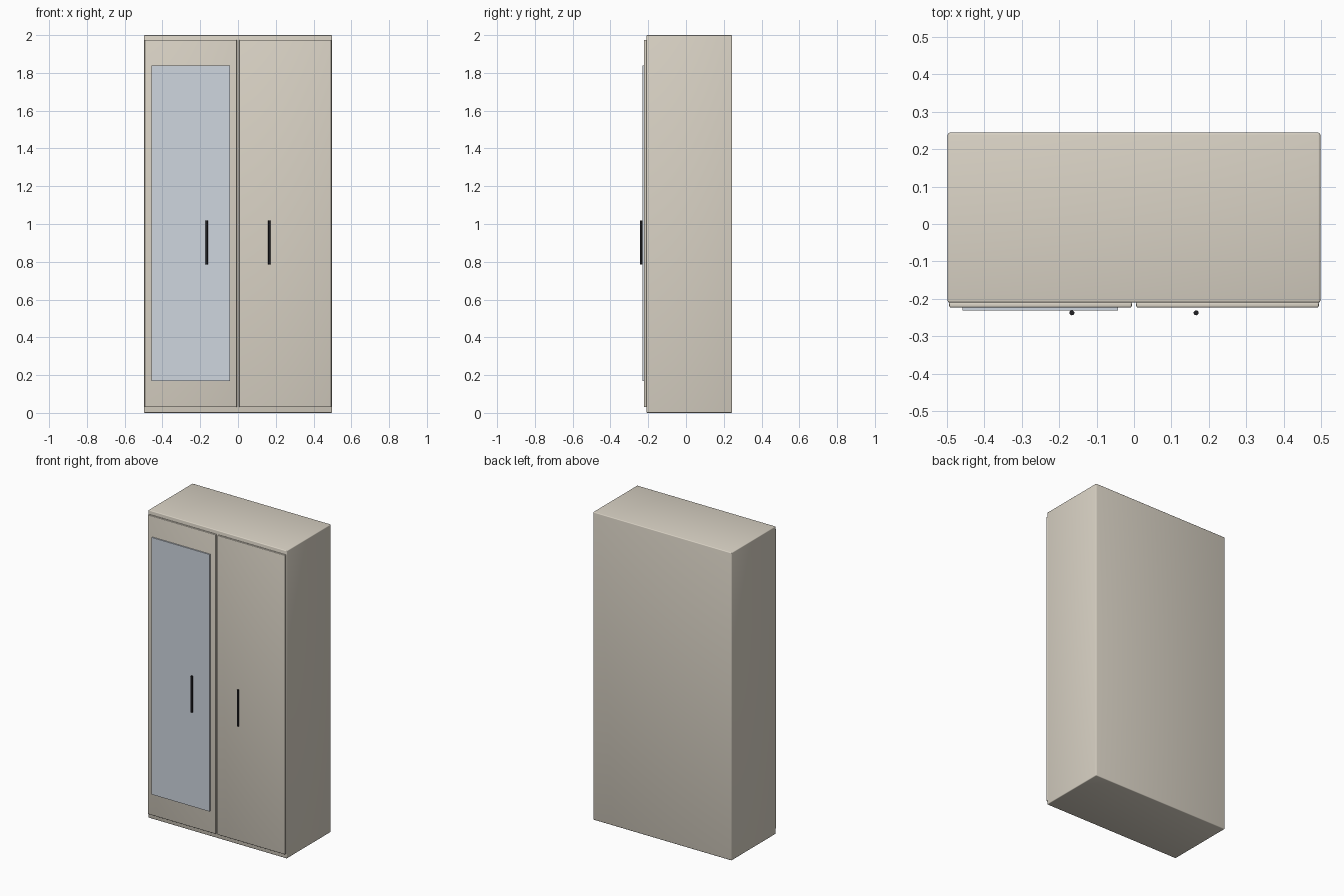
import bpy
import math

if "Cube" in bpy.data.objects:
    bpy.data.objects.remove(bpy.data.objects["Cube"])


def material(name, rgb):
    m = bpy.data.materials.new(name)
    m.diffuse_color = (*rgb, 1)
    m.use_nodes = True
    m.node_tree.nodes["Principled BSDF"].inputs["Base Color"].default_value = m.diffuse_color
    return m


CREAM = material("cream_lacquer", (0.70, 0.65, 0.56))
GLASS = material("mirror_glass", (0.62, 0.67, 0.74))
BLACK = material("black_metal", (0.015, 0.015, 0.018))


def finish(ob, name, mat):
    ob.name = name
    ob.data.materials.append(mat)
    bpy.ops.object.shade_smooth_by_angle(angle=math.radians(30))
    return ob


def box(name, lo, hi, mat, bevel=0.0):
    """Box between two corners, with optional rounded edges."""
    bpy.ops.mesh.primitive_cube_add(size=1, location=[(a + b) / 2 for a, b in zip(lo, hi)])
    ob = bpy.context.object
    ob.scale = [b - a for a, b in zip(lo, hi)]
    bpy.ops.object.transform_apply(location=False, rotation=False, scale=True)
    if bevel:
        mod = ob.modifiers.new("rounded_edges", 'BEVEL')
        mod.width = bevel
        mod.segments = 3
        bpy.ops.object.modifier_apply(modifier=mod.name)
    return finish(ob, name, mat)


# Cabinet carcass
box("cabinet_body", (-0.498, -0.21, 0), (0.498, 0.244, 2.0), CREAM, 0.005)

# Doors and vertical bar handles, one per side
for side, s in (("left", -1), ("right", 1)):
    x0, x1 = sorted((s * 0.006, s * 0.494))
    box(side + "_door", (x0, -0.223, 0.03), (x1, -0.209, 1.975), CREAM, 0.004)
    bpy.ops.mesh.primitive_cylinder_add(vertices=24, radius=0.0065, depth=0.235,
                                        location=(s * 0.166, -0.2375, 0.902))
    finish(bpy.context.object, side + "_handle", BLACK)

# Full-length mirror on the left door
box("door_mirror", (-0.459, -0.231, 0.17), (-0.043, -0.222, 1.84), GLASS)
